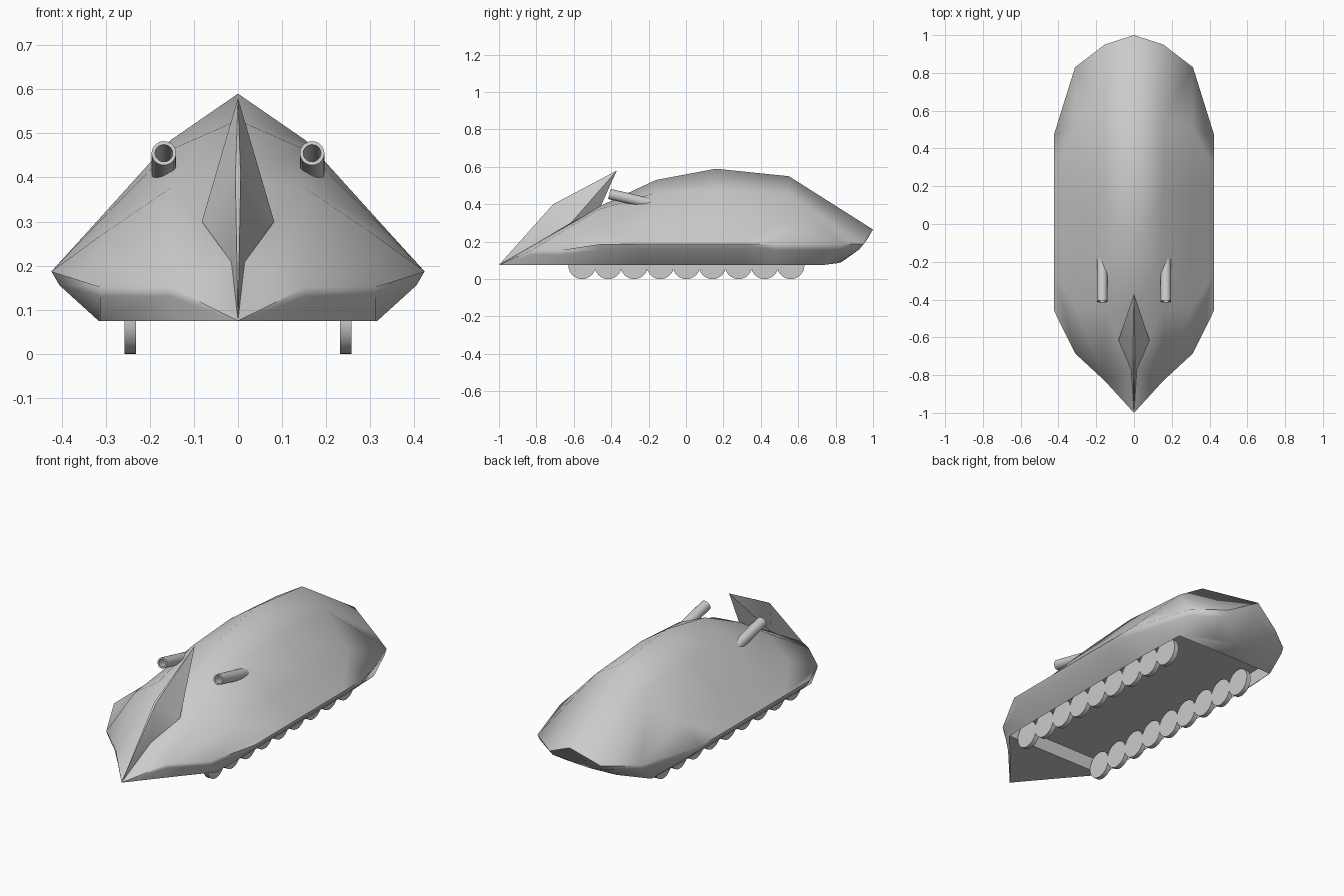
import bpy, bmesh, math
from mathutils import Vector

if "Cube" in bpy.data.objects:
    bpy.data.objects.remove(bpy.data.objects["Cube"])


def finish(name, bm, angle=None):
    bmesh.ops.remove_doubles(bm, verts=bm.verts, dist=0.0005)
    bmesh.ops.recalc_face_normals(bm, faces=bm.faces)
    me = bpy.data.meshes.new(name)
    bm.to_mesh(me)
    bm.free()
    ob = bpy.data.objects.new(name, me)
    bpy.context.collection.objects.link(ob)
    if angle:
        bpy.ops.object.select_all(action='DESELECT')
        ob.select_set(True)
        bpy.context.view_layer.objects.active = ob
        bpy.ops.object.shade_smooth_by_angle(angle=math.radians(angle))
    return ob


def skin(bm, rows, side):
    grid = [[bm.verts.new((side * p[0], p[1], p[2])) for p in r] for r in rows]
    for a, b in zip(grid, grid[1:]):
        for i in range(len(a) - 1):
            bm.faces.new((a[i], a[i + 1], b[i + 1], b[i]))
    return grid


# Hull shell: lengthwise (y, z) profiles at four distances from the centre
columns = [
    (0.0, [(-1, .075), (-.77, .21), (-.46, .39), (-.16, .53), (.16, .59), (.55, .55), (1, .265)]),
    (.155, [(-.83, .152), (-.83, .152), (-.46, .375), (-.16, .462), (.16, .483), (.55, .455), (.95, .187)]),
    (.312, [(-.685, .152), (-.685, .152), (-.44, .268), (-.15, .303), (.15, .309), (.5, .297), (.83, .187)]),
    (.423, [(-.46, .187), (-.46, .187), (-.25, .187), (-.08, .187), (.1, .187), (.3, .187), (.475, .187)]),
]
shell = [[(x, y, z) for y, z in prof] for x, prof in columns]

# Hull underside: rim, lip and floor outlines
rim_side = shell[3][1:]
rim = [c[0] for c in shell[:3]] + rim_side + [c[-1] for c in shell[2::-1]]
floor = ([(0, -.995, .075), (.145, -.825, .075), (.312, -.63, .075)]
         + [(.316, p[1], .075) for p in rim_side]
         + [(.305, .73, .075), (.15, .81, .085), (0, .83, .09)])
lip = [(a[0] + (b[0] - a[0]) * .17, a[1] + (b[1] - a[1]) * .17,
        a[2] + (b[2] - a[2]) * .28) for a, b in zip(rim, floor)]

bm = bmesh.new()
for side in (1, -1):
    skin(bm, shell, side)
    low = skin(bm, [rim, lip, floor], side)[-1]
    front = bm.verts.new((0, -.63, .075))
    back = bm.verts.new((0, .73, .075))
    bm.faces.new(low[:3] + [front])
    bm.faces.new(low[-3:] + [back])
    # recessed belly between the skirts
    edge = [front] + low[2:-2] + [back]
    top = [bm.verts.new((v.co.x, v.co.y, .152)) for v in edge]
    for i in range(len(edge) - 1):
        bm.faces.new((edge[i], edge[i + 1], top[i + 1], top[i]))
    bm.faces.new(top)
finish("hull", bm, 68)

# Raised prow horn
bm = bmesh.new()
halves = []
for side in (1, -1):
    nose, ridge, tip, wing, base, back = v = [
        bm.verts.new((side * x, y, z)) for x, y, z in (
            (0, -1, .076), (.006, -.71, .40), (0, -.37, .58),
            (.082, -.615, .30), (.015, -.77, .208), (0, -.46, .38))]
    halves.append(v)
    for f in ((nose, ridge, base), (ridge, wing, base), (ridge, tip, wing),
              (tip, back, wing), (wing, back, base), (nose, base, back)):
        bm.faces.new(f)
a, b = halves
bm.faces.new((a[0], a[1], b[1]))
bm.faces.new((a[1], a[2], b[1]))
finish("prow_horn", bm, 25)

# Forward guns: hollow tubes angled slightly upward
start, end = Vector((0, -.41, .455)), Vector((0, -.12, .388))
axis = (end - start).normalized()
up = axis.cross(Vector((1, 0, 0)))
N = 20
for side, label in ((1, "right"), (-1, "left")):
    bm = bmesh.new()
    rings = []
    for centre, r in ((end, .028), (start, .028), (start, .02), (start + axis * .18, .02)):
        rings.append([bm.verts.new(centre + Vector((side * .168, 0, 0))
                      + Vector((1, 0, 0)) * r * math.cos(2 * math.pi * k / N)
                      + up * r * math.sin(2 * math.pi * k / N)) for k in range(N)])
    for p, q in zip(rings, rings[1:]):
        for k in range(N):
            j = (k + 1) % N
            bm.faces.new((p[k], p[j], q[j], q[k]))
    bm.faces.new(rings[0])
    bm.faces.new(rings[-1])
    finish("gun_" + label, bm, 40)

# Road wheels: nine thin discs on each side
for side, label in ((1, "right"), (-1, "left")):
    for i in range(9):
        bpy.ops.mesh.primitive_cylinder_add(
            vertices=32, radius=.073, depth=.026,
            location=(side * .244, .1395 * (i - 4) + .002, .073),
            rotation=(0, math.pi / 2, 0))
        bpy.context.object.name = f"wheel_{label}_{i + 1}"
        bpy.ops.object.shade_smooth_by_angle(angle=math.radians(40))
